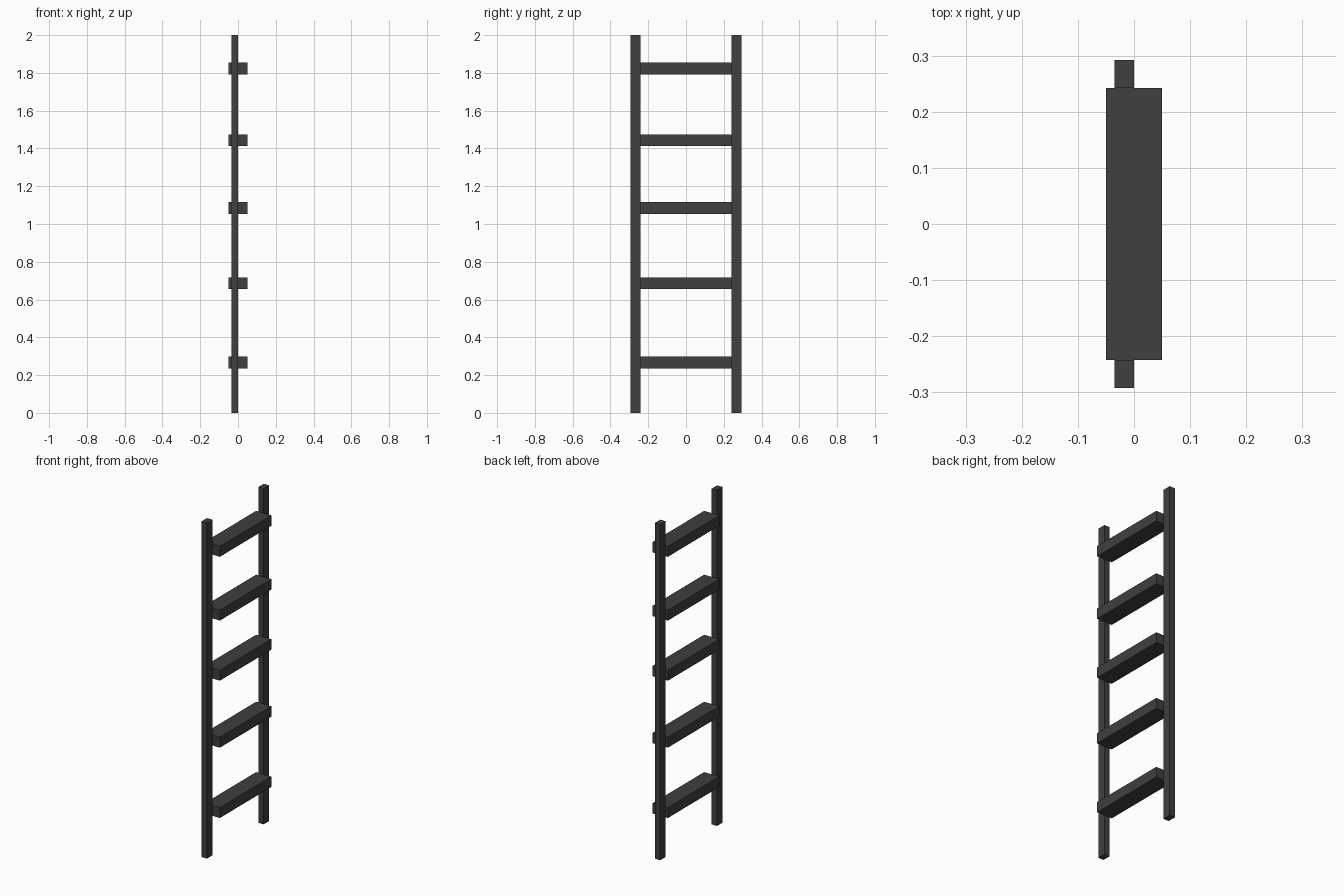
import bpy

if "Cube" in bpy.data.objects:
    bpy.data.objects.remove(bpy.data.objects["Cube"])

dark = bpy.data.materials.new("dark_grey")
dark.diffuse_color = (0.05, 0.05, 0.05, 1)
dark.use_nodes = True
dark.node_tree.nodes["Principled BSDF"].inputs["Base Color"].default_value = dark.diffuse_color


def box(name, x, y, z):
    """Axis-aligned box from (min, max) ranges."""
    ranges = (x, y, z)
    bpy.ops.mesh.primitive_cube_add(size=1, location=[(a + b) / 2 for a, b in ranges])
    ob = bpy.context.object
    ob.name = name
    ob.scale = [b - a for a, b in ranges]
    bpy.ops.object.transform_apply(location=False, rotation=False, scale=True)
    ob.data.materials.append(dark)
    return ob


INNER, OUTER = 0.242, 0.2925
RUNG_HEIGHT = 0.062

# Upright side rails
box("left_rail", (-0.035, 0.0), (-OUTER, -INNER), (0, 2))
box("right_rail", (-0.035, 0.0), (INNER, OUTER), (0, 2))

# Flat rungs between the rails, slightly unevenly spaced
for i, z in enumerate((0.267, 0.686, 1.085, 1.443, 1.823), 1):
    box(f"rung_{i}", (-0.05, 0.05), (-INNER, INNER),
        (z - RUNG_HEIGHT / 2, z + RUNG_HEIGHT / 2))
